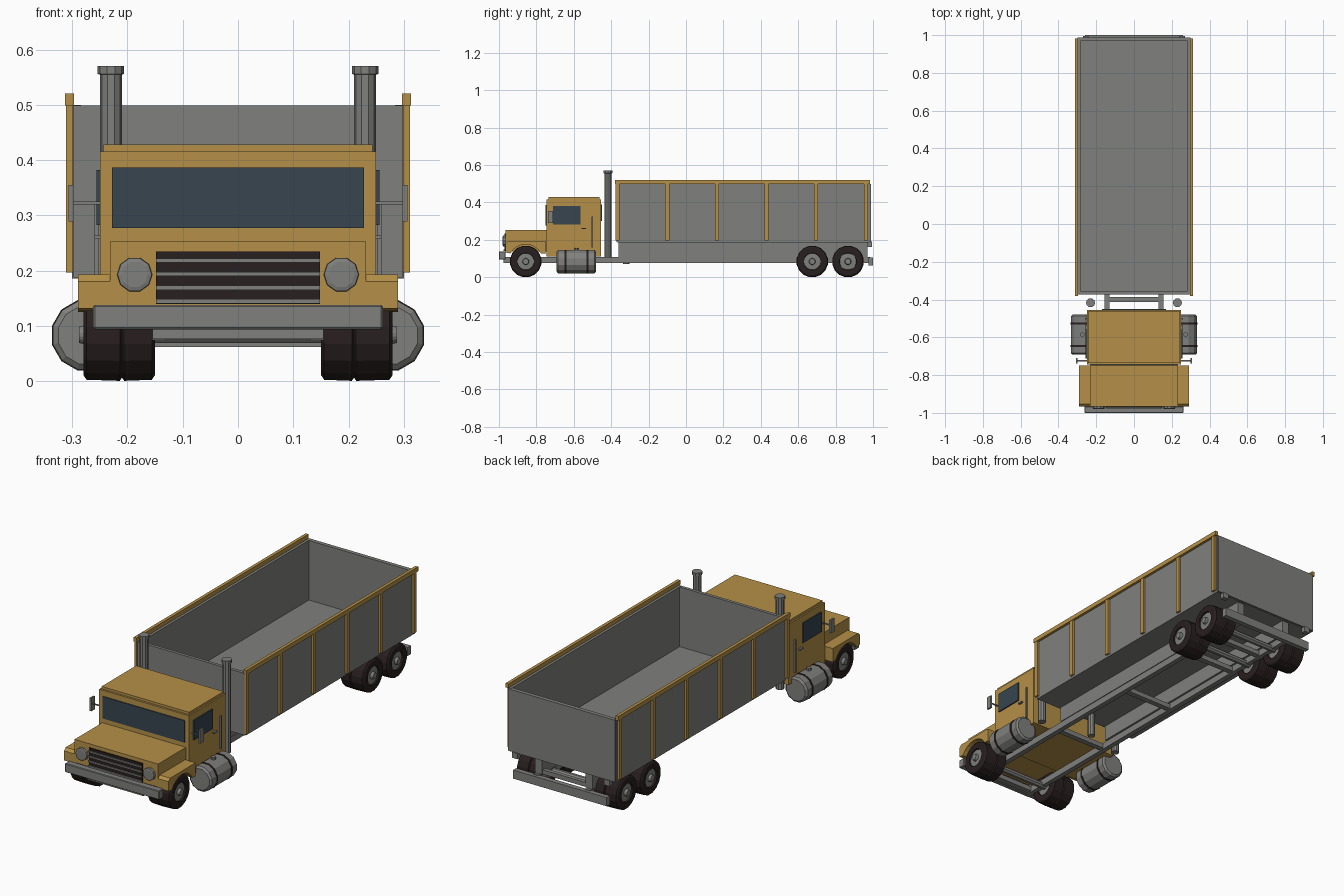
import bpy, bmesh, math
from mathutils import Vector

if "Cube" in bpy.data.objects:
    bpy.data.objects.remove(bpy.data.objects["Cube"])


def mat(name, rgb):
    m = bpy.data.materials.new(name)
    m.diffuse_color = (*rgb, 1)
    m.use_nodes = True
    m.node_tree.nodes["Principled BSDF"].inputs["Base Color"].default_value = m.diffuse_color
    return m


GOLD = mat("gold paint", (0.46, 0.28, 0.065))
GREY = mat("grey metal", (0.215, 0.215, 0.205))
DARK = mat("dark rubber", (0.022, 0.014, 0.014))
GLASS = mat("tinted glass", (0.038, 0.060, 0.078))


def finish(name, bm, m):
    bmesh.ops.recalc_face_normals(bm, faces=bm.faces)
    me = bpy.data.meshes.new(name)
    bm.to_mesh(me)
    bm.free()
    me.materials.append(m)
    ob = bpy.data.objects.new(name, me)
    bpy.context.collection.objects.link(ob)
    return ob


def box(name, x, y, z, m, bevel=0):
    bm = bmesh.new()
    bmesh.ops.create_cube(bm, size=1)
    for v in bm.verts:
        v.co = Vector([(a[0] + a[1]) / 2 + c * abs(a[1] - a[0]) for a, c in zip((x, y, z), v.co)])
    if bevel:
        bmesh.ops.bevel(bm, geom=bm.edges[:], offset=bevel, segments=1, affect='EDGES')
    return finish(name, bm, m)


def pair(name, x, y, z, m, bevel=0):
    for s, side in ((1, "right"), (-1, "left")):
        box(f"{name}_{side}", (s * x[0], s * x[1]), y, z, m, bevel)


def lathe(name, profile, axis, c, m, n=12, closed=False):
    """Revolve (distance, radius) points about an axis through c."""
    bm = bmesh.new()
    rings = []
    for t, r in profile:
        ring = []
        for i in range(n):
            a = 2 * math.pi * (i + 0.5) / n
            u, w = r * math.sin(a), r * math.cos(a)
            p = {'X': (t, u, w), 'Y': (u, t, w), 'Z': (u, w, t)}[axis]
            ring.append(bm.verts.new(Vector(c) + Vector(p)))
        rings.append(ring)
    for a, b in zip(rings, rings[1:] + (rings[:1] if closed else [])):
        for i in range(n):
            j = (i + 1) % n
            bm.faces.new((a[i], a[j], b[j], b[i]))
    if not closed:
        bm.faces.new(rings[0])
        bm.faces.new(rings[-1])
    return finish(name, bm, m)


def extrude_x(name, pts, x0, x1, m):
    bm = bmesh.new()
    f = bm.faces.new([bm.verts.new((x0, y, z)) for y, z in pts])
    g = bmesh.ops.extrude_face_region(bm, geom=[f])['geom']
    for v in g:
        if isinstance(v, bmesh.types.BMVert):
            v.co.x = x1
    bmesh.ops.triangulate(bm, faces=[f for f in bm.faces if len(f.verts) > 4])
    return finish(name, bm, m)


# chassis
pair("frame_rail", (0.13, 0.156), (-0.97, 0.985), (0.075, 0.108), GREY)
pair("body_sill", (0.12, 0.16), (-0.36, 0.97), (0.108, 0.186), GREY)
for i, y in enumerate((-0.94, -0.40, 0.1, 0.57, 0.77)):
    box(f"cross_member_{i}", (-0.13, 0.13), (y - 0.014, y + 0.014), (0.08, 0.104), GREY)
box("rear_bumper", (-0.26, 0.26), (0.975, 1.0), (0.062, 0.105), GREY)
box("rear_cross_bar", (-0.15, 0.15), (0.945, 0.965), (0.108, 0.13), GREY)
lathe("lift_cylinder", [(0.07, 0.018), (0.205, 0.018)], 'Z', (0, -0.32, 0), GREY, 10)

# wheels and axles
tyre = [(0.15, 0.046), (0.15, 0.074), (0.156, 0.083), (0.206, 0.085), (0.21, 0.079),
        (0.214, 0.085), (0.274, 0.083), (0.28, 0.074), (0.28, 0.046), (0.268, 0.044), (0.162, 0.044)]
hub = [(0.158, 0.046), (0.272, 0.046), (0.274, 0.018), (0.288, 0.015)]
for pos, y in (("front", -0.857), ("middle", 0.675), ("rear", 0.866)):
    lathe(f"{pos}_axle", [(-0.16, 0.016), (0.16, 0.016)], 'X', (0, y, 0.084), GREY, 8)
    for s, side in ((1, "right"), (-1, "left")):
        lathe(f"{pos}_tyre_{side}", [(s * t, r) for t, r in tyre], 'X', (0, y, 0.084), DARK, 16, True)
        lathe(f"{pos}_hub_{side}", [(s * t, r) for t, r in hub], 'X', (0, y, 0.084), GREY, 16)

# cargo box: floor, walls, ribs and top rails
box("box_floor", (-0.3, 0.3), (-0.365, 0.98), (0.186, 0.2), GREY)
pair("box_side", (0.284, 0.3), (-0.365, 0.98), (0.19, 0.5), GREY)
box("box_front", (-0.298, 0.298), (-0.372, -0.356), (0.188, 0.499), GREY)
box("tailgate", (-0.298, 0.298), (0.968, 0.988), (0.188, 0.499), GREY)
pair("top_rail", (0.297, 0.313), (-0.38, 0.983), (0.499, 0.521), GOLD)
for i in range(6):
    y = -0.366 + i * 0.2655
    pair(f"side_rib_{i}", (0.299, 0.311), (y - 0.011, y + 0.011), (0.197, 0.5), GOLD)
pair("tailgate_hinge", (0.24, 0.27), (0.97, 0.994), (0.162, 0.19), GREY)

# cab
box("cab", (-0.25, 0.25), (-0.745, -0.455), (0.112, 0.416), GOLD)
box("roof", (-0.243, 0.243), (-0.735, -0.462), (0.416, 0.428), GOLD)
box("windshield", (-0.228, 0.228), (-0.75, -0.744), (0.277, 0.387), GLASS)
box("rear_window", (-0.17, 0.17), (-0.456, -0.449), (0.3, 0.39), GLASS)
pair("side_window", (0.249, 0.256), (-0.712, -0.565), (0.283, 0.382), GLASS)
pair("door_handle", (0.249, 0.26), (-0.56, -0.535), (0.257, 0.264), GREY)
pair("grab_bar", (0.252, 0.26), (-0.505, -0.498), (0.16, 0.325), GREY)
pair("mirror_arm", (0.25, 0.302), (-0.727, -0.721), (0.32, 0.325), GREY)
pair("mirror", (0.298, 0.307), (-0.738, -0.71), (0.289, 0.355), GREY)

# hood and fenders with wheel arches
box("hood", (-0.232, 0.232), (-0.965, -0.745), (0.137, 0.253), GOLD)
arch = [(-0.857 + 0.092 * math.cos(a), 0.084 + 0.092 * math.sin(a))
        for a in (math.radians(28 + 124 * i / 8) for i in range(9))]
fender = [(-0.965, 0.132), (-0.965, 0.18), (-0.952, 0.193), (-0.75, 0.193), (-0.75, 0.125)] + arch
for s, side in ((1, "right"), (-1, "left")):
    extrude_x(f"fender_{side}", fender, s * 0.225, s * 0.29, GOLD)

# nose: grille, headlights, bumper
box("grille", (-0.148, 0.148), (-0.971, -0.964), (0.14, 0.235), DARK)
for i in range(4):
    z = 0.145 + i * 0.0245
    box(f"grille_bar_{i}", (-0.148, 0.148), (-0.977, -0.966), (z - 0.004, z + 0.004), GREY)
for s, side in ((1, "right"), (-1, "left")):
    lathe(f"headlight_{side}", [(-0.964, 0.032), (-0.978, 0.031), (-0.98, 0.024)], 'Y',
          (s * 0.187, 0, 0.193), GREY, 10)
box("front_bumper", (-0.262, 0.262), (-1.0, -0.965), (0.094, 0.138), GREY, 0.003)
box("bumper_bracket", (-0.155, 0.155), (-0.975, -0.955), (0.076, 0.098), GREY)

# fuel tanks with straps, exhaust stacks
for s, side in ((1, "right"), (-1, "left")):
    c = (s * 0.273, 0, 0.083)
    lathe(f"fuel_tank_{side}", [(-0.692, 0.054), (-0.684, 0.064), (-0.488, 0.064), (-0.48, 0.054)],
          'Y', c, GREY, 12)
    for i, y in enumerate((-0.645, -0.527)):
        lathe(f"tank_strap_{side}_{i}", [(y - 0.005, 0.066), (y + 0.005, 0.066)], 'Y', c, DARK, 12)
    lathe(f"filler_cap_{side}", [(0.14, 0.012), (0.156, 0.012)], 'Z', (s * 0.273, -0.585, 0), GREY, 8)
    lathe(f"exhaust_stack_{side}", [(0.105, 0.02), (0.555, 0.02), (0.556, 0.024), (0.57, 0.024)],
          'Z', (s * 0.23, -0.417, 0), GREY, 10)
